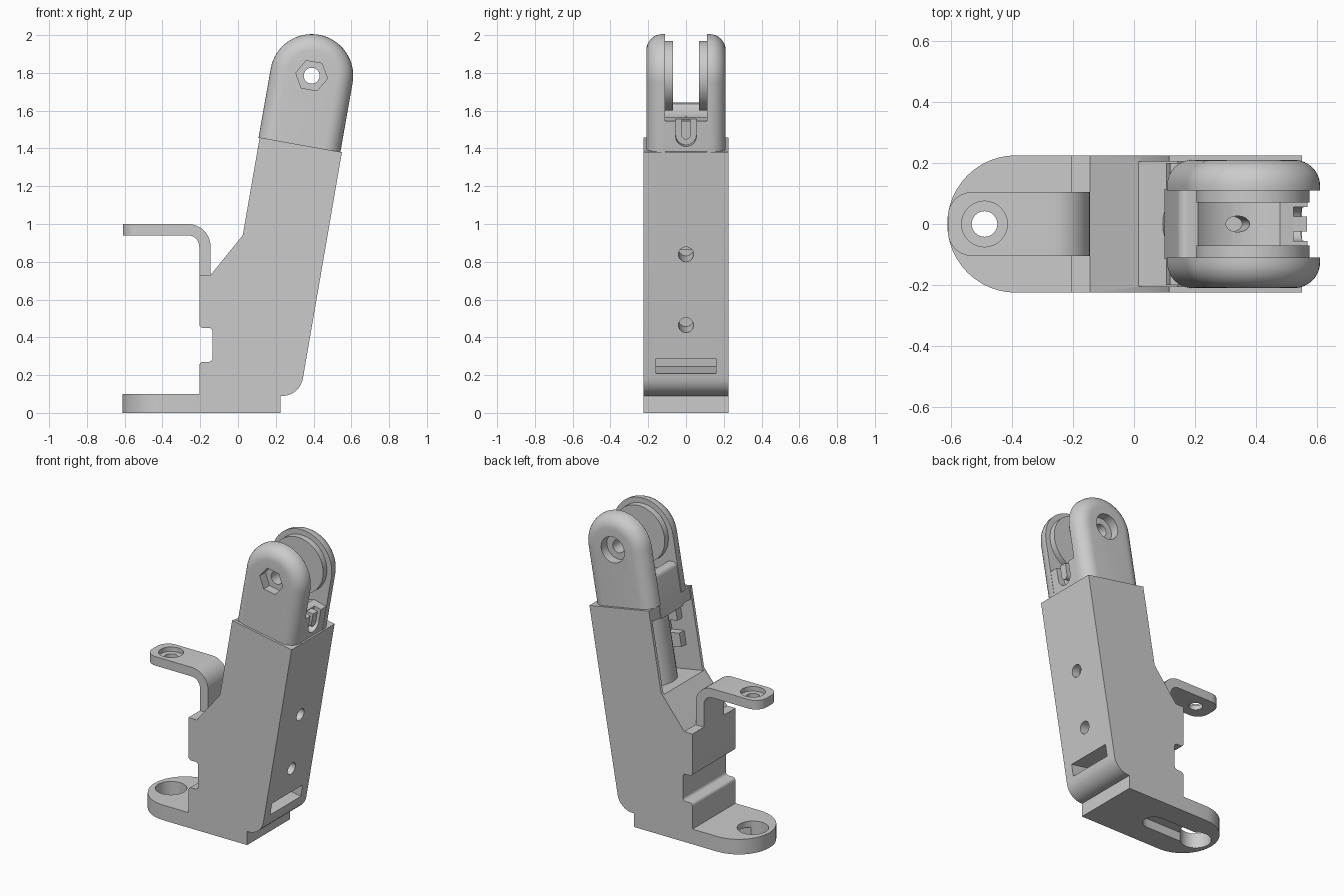
import bpy, bmesh
from math import sin, cos, pi, radians
from mathutils import Vector

if "Cube" in bpy.data.objects:
    bpy.data.objects.remove(bpy.data.objects["Cube"])

T = radians(10)            # lean of the upper body and fork
S, C = sin(T), cos(T)


def leaned(v, y, u):
    """Leaned frame at the fork pivot: v across, u along the arm."""
    return Vector((0.39 + v * C + u * S, y, 1.785 - v * S + u * C))


def loft(name, rings):
    bm = bmesh.new()
    vs = [[bm.verts.new(p) for p in r] for r in rings]
    n = len(vs[0])
    for a, b in zip(vs, vs[1:]):
        for i in range(n):
            j = (i + 1) % n
            bm.faces.new((a[i], a[j], b[j], b[i]))
    bm.faces.new(vs[0])
    bm.faces.new(vs[-1])
    bmesh.ops.recalc_face_normals(bm, faces=bm.faces)
    me = bpy.data.meshes.new(name)
    bm.to_mesh(me)
    bm.free()
    ob = bpy.data.objects.new(name, me)
    bpy.context.collection.objects.link(ob)
    return ob


def side_prism(name, pts, y0, y1):
    return loft(name, [[(x, y, z) for x, z in pts] for y in (y0, y1)])


def plan_prism(name, pts, z0, z1):
    return loft(name, [[(x, y, z) for x, y in pts] for z in (z0, z1)])


def across(name, pts, y0, y1):     # (v, u) outline along y
    return loft(name, [[leaned(v, y, u) for v, u in pts] for y in (y0, y1)])


def along(name, pts, u0, u1):      # (v, y) outline along the arm
    return loft(name, [[leaned(v, y, u) for v, y in pts] for u in (u0, u1)])


def through(name, pts, v0, v1):    # (y, u) outline through the arm
    return loft(name, [[leaned(v, y, u) for y, u in pts] for v in (v0, v1)])


def arc(cx, cy, r, a0, a1, n=10):
    return [(cx + r * cos(radians(a0 + (a1 - a0) * i / n)),
             cy + r * sin(radians(a0 + (a1 - a0) * i / n))) for i in range(n + 1)]


def circle(cx, cy, r, n=32):
    return arc(cx, cy, r, 0, 360, n)[:-1]


def rect(a0, a1, b0, b1):
    return [(a0, b0), (a1, b0), (a1, b1), (a0, b1)]


def boolean(ob, cutter, op='DIFFERENCE'):
    cutter.hide_render = True
    m = ob.modifiers.new("cut", 'BOOLEAN')
    m.operation, m.object, m.solver = op, cutter, 'EXACT'
    bpy.context.view_layer.objects.active = ob
    bpy.ops.object.modifier_apply(modifier=m.name)


def drop(*obs):
    for o in obs:
        bpy.data.objects.remove(o, do_unlink=True)


# Main body
body = side_prism("body", [(-0.205, 0), (0.225, 0), (0.225, 0.09)]
                  + arc(0.235, 0.2, 0.11, -85, -10, 8)
                  + [(0.55, 1.38), (0.115, 1.458), (0.025, 0.94), (-0.145, 0.73), (-0.205, 0.73)]
                  + arc(-0.185, 0.47, 0.02, 180, 270, 4) + arc(-0.155, 0.43, 0.02, 90, 0, 4)
                  + arc(-0.155, 0.29, 0.02, 0, -90, 4) + arc(-0.185, 0.25, 0.02, 90, 180, 4),
                  -0.225, 0.225)
# Sliding channel open at the back, screw holes and strap slot
cutters = [across("channel_cut", rect(-0.35, 0.17, -0.91, -0.3), -0.205, 0.205),
           through("slot_cut", rect(-0.16, 0.16, -1.56, -1.48), 0.02, 0.4)]
for u in (-0.92, -1.3):
    cutters.append(through("screw_cut", circle(0, u, 0.04), 0.05, 0.4))
for c in cutters:
    boolean(body, c)
drop(*cutters)

# Foot plate with round end
foot = plan_prism("foot_plate", arc(-0.387, 0, 0.225, 90, 270, 24)
                  + [(-0.205, -0.225), (-0.205, 0.225)], 0, 0.1)
hole = plan_prism("foot_hole_cut", circle(-0.49, 0, 0.095), -0.1, 0.2)
groove = plan_prism("foot_groove_cut", arc(-0.49, 0, 0.07, 90, 270)
                    + arc(-0.16, 0, 0.07, -90, 90), -0.1, 0.06)
boolean(foot, hole)
boolean(foot, groove)
boolean(body, groove)
drop(hole, groove)

# Bent bracket tab
tab = side_prism("bracket_tab", [(-0.61, 1.0)] + arc(-0.265, 0.88, 0.12, 90, 0)
                 + [(-0.145, 0.72), (-0.205, 0.72)] + arc(-0.265, 0.88, 0.06, 0, 90)
                 + [(-0.61, 0.94)], -0.12, 0.12)
outline = plan_prism("tab_outline", arc(-0.53, 0.025, 0.08, 90, 180)
                     + arc(-0.53, -0.025, 0.08, 180, 270)
                     + [(-0.1, -0.105), (-0.1, 0.105)], 0.5, 1.2)
boolean(tab, outline, 'INTERSECT')
cutters = [plan_prism("tab_hole_cut", circle(-0.49, 0, 0.042), 0.8, 1.2),
           plan_prism("tab_sink_cut", circle(-0.49, 0, 0.075), 0.97, 1.2)]
for c in cutters:
    boolean(tab, c)
drop(outline, *cutters)

# Fork prongs: rounded outer shell, raised inner disc
bore = across("bore_cut", circle(0, 0, 0.042), -0.4, 0.4)
for side, label in ((-1, "front"), (1, "back")):
    R = 0.085
    steps = [(0.11, 0.0)] + [(0.21 - R + R * sin(a), R * (1 - cos(a)))
                             for a in (pi / 2 * k / 8 for k in range(9))]
    rings = []
    for y, inset in steps:
        r = 0.22 - inset
        pts = arc(0, 0, r, 0, 180, 32) + [(-r, -0.373), (r, -0.373)]
        rings.append([leaned(v, side * y, u) for v, u in pts])
    prong = loft(label + "_prong", rings)
    disc = across(label + "_disc", circle(0, 0, 0.185, 48), side * 0.07, side * 0.115)
    recess = across("recess_cut", circle(0, 0, 0.085, 6 if side < 0 else 32),
                    side * 0.15, side * 0.3)
    boolean(prong, recess)
    boolean(prong, bore)
    boolean(disc, bore)
    drop(recess)
drop(bore)

# Saddle block between the prongs, with cable hole and clip groove
block = across("fork_saddle", [(-0.214, -0.46), (0.16, -0.46), (0.16, -0.37), (0.218, -0.37),
                               (0.218, -0.206)] + arc(-0.184, -0.206, 0.03, 90, 180, 6),
               -0.115, 0.115)
cutters = [across("saddle_cut", circle(0, 0, 0.235, 48), -0.3, 0.3),
           along("cable_cut", [(v, y * 0.65) for v, y in circle(-0.01, 0, 0.04)], -0.6, 0),
           through("clip_cut", [(0.055, -0.1), (-0.055, -0.1)]
                   + arc(0, -0.287, 0.055, 180, 360, 12), 0.17, 0.3)]
for c in cutters:
    boolean(block, c)
drop(*cutters)
clip = through("clip_tongue", [(0.025, -0.206), (-0.025, -0.206)]
               + arc(0, -0.28, 0.025, 180, 360, 8), 0.165, 0.216)

# Fork stem sliding in the channel, with a rail on each side
stem = along("fork_stem", circle(0.01, 0, 0.15, 40), -0.91, -0.372)
for side, label in ((-1, "front"), (1, "back")):
    across(label + "_rail", [(-0.02, -0.91), (0.165, -0.91), (0.165, -0.372), (-0.12, -0.372),
                             (-0.12, -0.58), (-0.03, -0.58), (-0.03, -0.66), (-0.12, -0.66),
                             (-0.12, -0.75), (-0.02, -0.75)], side * 0.155, side * 0.206)
along("stem_cap", rect(-0.21, 0.2, -0.2, 0.2), -0.45, -0.372)

# Smooth curves, crisp edges
for ob in bpy.data.objects:
    ob.select_set(True)
bpy.context.view_layer.objects.active = body
bpy.ops.object.shade_smooth_by_angle(angle=radians(30))
